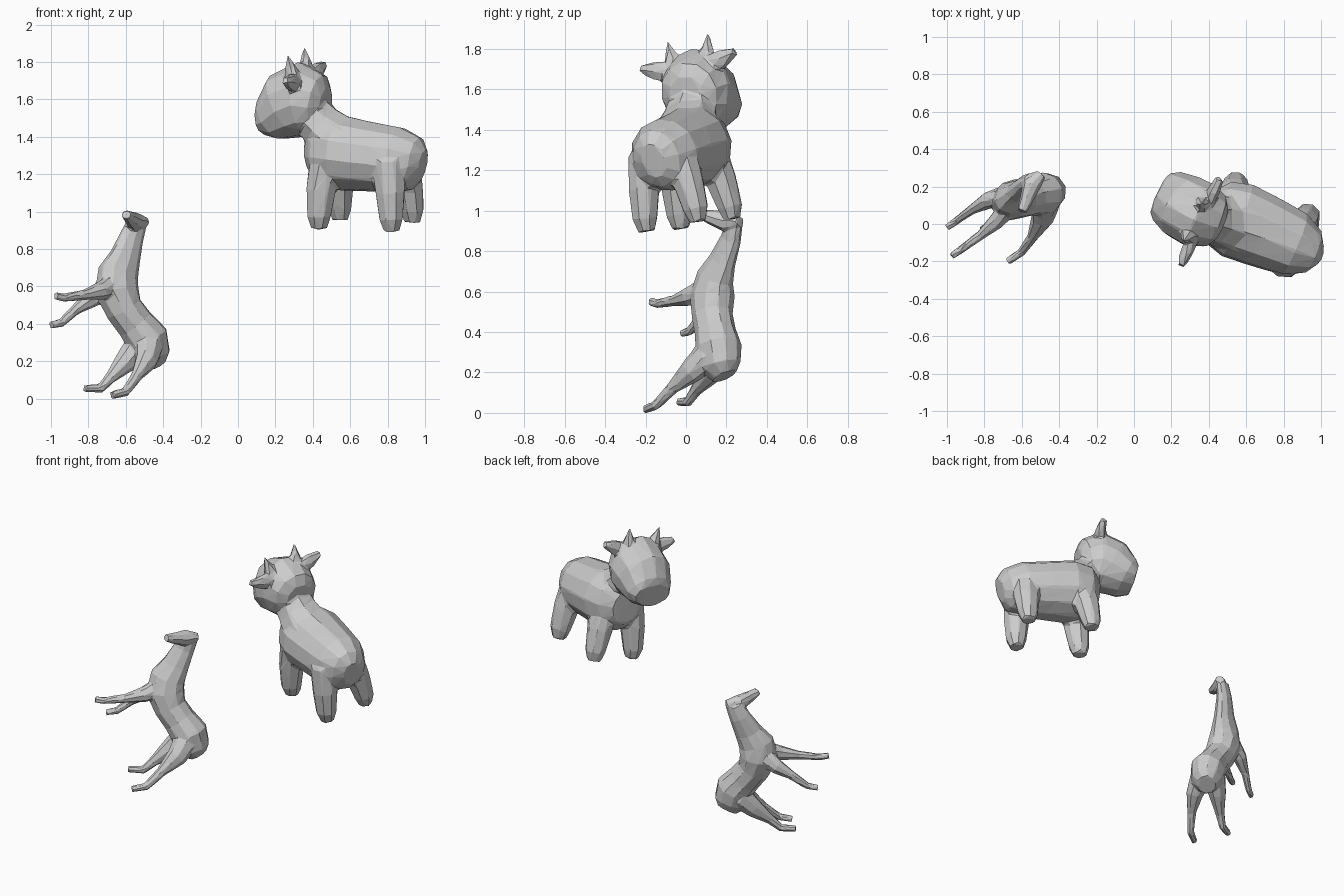
import bpy, bmesh, math
from mathutils import Vector, Matrix


def tube(name, stations, side, n=8, frame=Matrix.Identity(4)):
    """Loft n-sided rings along a path; station = (point, radius along side, other radius)."""
    bm = bmesh.new()
    pts = [Vector(s[0]) for s in stations]
    rings = []
    for i, (p, rw, rd) in enumerate(stations):
        t = (pts[min(i + 1, len(pts) - 1)] - pts[max(i - 1, 0)]).normalized()
        e1 = Vector(side)
        e1 = (e1 - t * e1.dot(t)).normalized()
        e2 = t.cross(e1)
        ring = []
        for k in range(n):
            a = 2 * math.pi * k / n
            ring.append(bm.verts.new(pts[i] + e1 * rw * math.cos(a) + e2 * rd * math.sin(a)))
        rings.append(ring)
    for a, b in zip(rings, rings[1:]):
        for k in range(n):
            bm.faces.new((a[k], a[(k + 1) % n], b[(k + 1) % n], b[k]))
    bm.faces.new(rings[0])
    bm.faces.new(rings[-1])
    bm.transform(frame)
    bmesh.ops.recalc_face_normals(bm, faces=bm.faces)
    mesh = bpy.data.meshes.new(name)
    bm.to_mesh(mesh)
    bm.free()
    obj = bpy.data.objects.new(name, mesh)
    bpy.context.collection.objects.link(obj)
    return obj


def fuse(name, parts, voxel, ratio, smooth):
    """Join parts, merge them into one skin, then reduce to low-poly facets."""
    bpy.ops.object.select_all(action='DESELECT')
    for p in parts:
        p.select_set(True)
    bpy.context.view_layer.objects.active = parts[0]
    bpy.ops.object.join()
    obj = parts[0]
    obj.name = name
    rm = obj.modifiers.new("skin", 'REMESH')
    rm.mode = 'VOXEL'
    rm.voxel_size = voxel
    sm = obj.modifiers.new("blend", 'SMOOTH')
    sm.factor = 0.5
    sm.iterations = smooth
    dec = obj.modifiers.new("facets", 'DECIMATE')
    dec.ratio = ratio


# ---- cow: local axes are forward, side, up, set into a tilted frame ----
S = Vector((0.40, 0.90, 0.17)).normalized()
F = Vector((-0.915, 0.40, 0.03))
F = (F - S * F.dot(S)).normalized()
U = S.cross(F)
cow = Matrix.Translation((0.7075, 0.005, 0.9375)) @ Matrix((F, S, U)).transposed().to_4x4()
SIDE = (0, 1, 0)


def spine(rows, s=0.0):
    return [((f, s, u), rw, rd) for f, u, rw, rd in rows]


# body, neck and head
cow_parts = [
    tube("cow_body", spine([
        (-0.315, 0.32, 0.06, 0.09), (-0.275, 0.33, 0.125, 0.145), (-0.17, 0.345, 0.18, 0.18),
        (0.0, 0.36, 0.20, 0.19), (0.16, 0.375, 0.212, 0.205), (0.27, 0.375, 0.18, 0.185),
        (0.335, 0.37, 0.10, 0.12)], 0.015), SIDE, 12, cow),
    tube("cow_neck", spine([
        (0.15, 0.43, 0.17, 0.15), (0.26, 0.52, 0.14, 0.125), (0.36, 0.62, 0.12, 0.11)]),
        SIDE, 8, cow),
    tube("cow_head", spine([
        (0.235, 0.64, 0.09, 0.09), (0.275, 0.645, 0.15, 0.155), (0.36, 0.66, 0.185, 0.205),
        (0.46, 0.622, 0.18, 0.19), (0.55, 0.553, 0.155, 0.13), (0.598, 0.54, 0.125, 0.085)],
        0.008), SIDE, 12, cow)]

# legs, ears and horns on both sides
for m, label in ((-1, "near"), (1, "far")):
    for f, part in ((0.237, "front"), (-0.185, "rear")):
        cow_parts.append(tube(f"cow_{part}_leg_{label}", [
            ((f * 0.85, m * 0.09, 0.36), 0.09, 0.095), ((f * 0.96, m * 0.122, 0.19), 0.08, 0.085),
            ((f, m * 0.14, 0.05), 0.066, 0.068), ((f, m * 0.14, -0.012), 0.044, 0.047)],
            SIDE, 8, cow))
    cow_parts.append(tube(f"cow_ear_{label}", [
        ((0.35, m * 0.10, 0.765), 0.035, 0.045), ((0.35, m * 0.18, 0.785), 0.035, 0.052),
        ((0.35, m * 0.26, 0.808), 0.025, 0.022)], (1, 0, 0), 6, cow))
    cow_parts.append(tube(f"cow_horn_{label}", [
        ((0.375, m * 0.085, 0.77), 0.06, 0.06), ((0.393, m * 0.112, 0.925), 0.006, 0.006)],
        SIDE, 6, cow))
fuse("cow", cow_parts, 0.011, 0.022, 6)

# ---- horse: reared up, spine climbing from rump to head ----
W = (0.494, -0.833, 0.219)
horse_parts = [
    tube("horse_body", [
        ((-0.45, 0.19, 0.18), 0.06, 0.07), ((-0.465, 0.17, 0.23), 0.10, 0.11),
        ((-0.485, 0.16, 0.32), 0.115, 0.12), ((-0.55, 0.145, 0.40), 0.10, 0.105),
        ((-0.61, 0.13, 0.48), 0.10, 0.105), ((-0.65, 0.13, 0.58), 0.105, 0.125),
        ((-0.64, 0.145, 0.67), 0.085, 0.115), ((-0.605, 0.18, 0.75), 0.06, 0.09),
        ((-0.57, 0.222, 0.86), 0.045, 0.07), ((-0.54, 0.24, 0.94), 0.036, 0.058)], W, 10),
    tube("horse_head", [
        ((-0.495, 0.268, 0.945), 0.03, 0.026), ((-0.55, 0.205, 0.945), 0.05, 0.054),
        ((-0.575, 0.13, 0.965), 0.036, 0.039), ((-0.598, 0.068, 0.985), 0.028, 0.024)],
        (0.85, -0.3, 0.1), 8)]

# legs: path points with shared radii from thick root to hoof
RADII = {"hind": (0.075, 0.058, 0.03, 0.023, 0.02), "fore": (0.055, 0.045, 0.026, 0.021, 0.019)}
LEGS = {
    "hind_a": [(-0.475, 0.105, 0.28), (-0.49, 0.025, 0.205), (-0.54, -0.065, 0.125),
               (-0.60, -0.15, 0.037), (-0.675, -0.20, 0.018)],
    "hind_b": [(-0.53, 0.17, 0.28), (-0.60, 0.12, 0.20), (-0.68, 0.05, 0.115),
               (-0.735, 0.01, 0.055), (-0.82, -0.033, 0.055)],
    "fore_a": [(-0.665, 0.10, 0.61), (-0.735, 0.015, 0.575), (-0.82, -0.06, 0.555),
               (-0.93, -0.14, 0.54), (-0.975, -0.173, 0.55)],
    "fore_b": [(-0.69, 0.15, 0.60), (-0.785, 0.125, 0.535), (-0.87, 0.075, 0.475),
               (-0.945, 0.02, 0.405), (-1.0, -0.018, 0.393)],
}
for part, path in LEGS.items():
    horse_parts.append(tube(f"horse_{part}_leg",
                            [(p, r, r * 1.1) for p, r in zip(path, RADII[part[:4]])], W, 8))
fuse("horse", horse_parts, 0.007, 0.022, 4)
